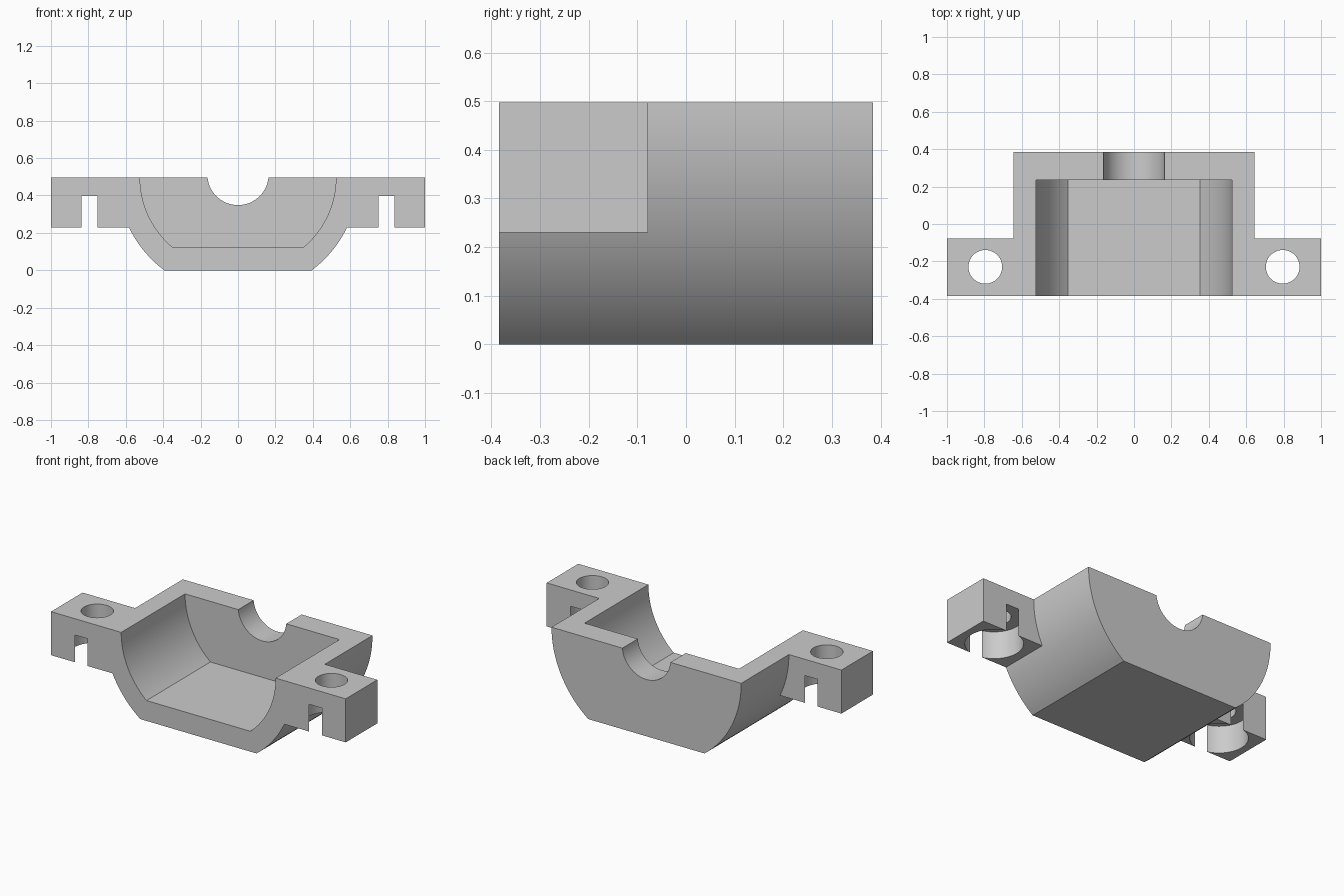
import bpy
import bmesh
from math import sin, cos, pi, asin

default = bpy.data.objects.get("Cube")
if default:
    bpy.data.objects.remove(default, do_unlink=True)

TOP = 0.497
FRONT, BACK = -0.384, 0.384
EAR_BACK = -0.078
HOLE_X, HOLE_Y = 0.795, -0.229

grey = bpy.data.materials.new("plain grey")
grey.use_nodes = True
colour = (0.6, 0.6, 0.6, 1)
grey.diffuse_color = colour
grey.node_tree.nodes["Principled BSDF"].inputs["Base Color"].default_value = colour


def prism(name, outline, y0, y1):
    """Extrude an x-z outline from y0 to y1."""
    bm = bmesh.new()
    face = bm.faces.new([bm.verts.new((x, y0, z)) for x, z in outline])
    moved = bmesh.ops.extrude_face_region(bm, geom=[face])["geom"]
    verts = [v for v in moved if isinstance(v, bmesh.types.BMVert)]
    bmesh.ops.translate(bm, verts=verts, vec=(0, y1 - y0, 0))
    bmesh.ops.recalc_face_normals(bm, faces=bm.faces)
    mesh = bpy.data.meshes.new(name)
    bm.to_mesh(mesh)
    bm.free()
    mesh.materials.append(grey)
    obj = bpy.data.objects.new(name, mesh)
    bpy.context.collection.objects.link(obj)
    return obj


def cylinder(name, radius, x, y, z0, z1):
    bpy.ops.mesh.primitive_cylinder_add(
        vertices=64, radius=radius, depth=z1 - z0, location=(x, y, (z0 + z1) / 2))
    obj = bpy.context.object
    obj.name = name
    obj.data.materials.append(grey)
    return obj


def trough(centre, radius, floor, lift=0.0, steps=24):
    """Flat-bottomed outline with curved flanks, optionally raised above the rim."""
    end = asin((TOP - floor) / radius)
    flank = [(centre + radius * cos(end * i / steps),
              TOP - radius * sin(end * i / steps)) for i in range(steps + 1)]
    if lift:
        flank.insert(0, (centre + radius, TOP + lift))
    return flank + [(-x, z) for x, z in reversed(flank)]


def combine(target, tool, operation):
    mod = target.modifiers.new(operation.title(), "BOOLEAN")
    mod.operation = operation
    mod.solver = "EXACT"
    mod.object = tool
    bpy.context.view_layer.objects.active = target
    bpy.ops.object.modifier_apply(modifier=mod.name)
    bpy.data.objects.remove(tool, do_unlink=True)


# Curved outer shell
housing = prism("half_housing", trough(0.0236, 0.62, 0), FRONT, BACK)

# Mounting ears
for side in (-1, 1):
    ear = [(side * x, z) for x, z in
           ((0.55, 0.23), (1, 0.23), (1, TOP), (0.55, TOP))]
    combine(housing, prism("ear", ear, FRONT, EAR_BACK), "UNION")

# Open-fronted cavity
cavity = prism("cavity_cutter", trough(0.036, 0.488, 0.125, 0.2), FRONT - 0.2, 0.235)
combine(housing, cavity, "DIFFERENCE")

# Shaft notch in the back wall
notch = [(0.1637 * cos(2 * pi * i / 64), 0.512 + 0.1637 * sin(2 * pi * i / 64))
         for i in range(64)]
combine(housing, prism("notch_cutter", notch, 0.1, 0.6), "DIFFERENCE")

# Screw holes with wide counterbores that break through the ear walls
for side in (-1, 1):
    combine(housing, cylinder("screw_hole", 0.09, side * HOLE_X, HOLE_Y, 0.1, 0.7),
            "DIFFERENCE")
    combine(housing, cylinder("counterbore", 0.159, side * HOLE_X, (FRONT + EAR_BACK) / 2,
                              0.1, 0.397), "DIFFERENCE")

bpy.ops.object.select_all(action="DESELECT")
housing.select_set(True)
bpy.context.view_layer.objects.active = housing
bpy.ops.object.shade_smooth_by_angle(angle=pi / 6)
